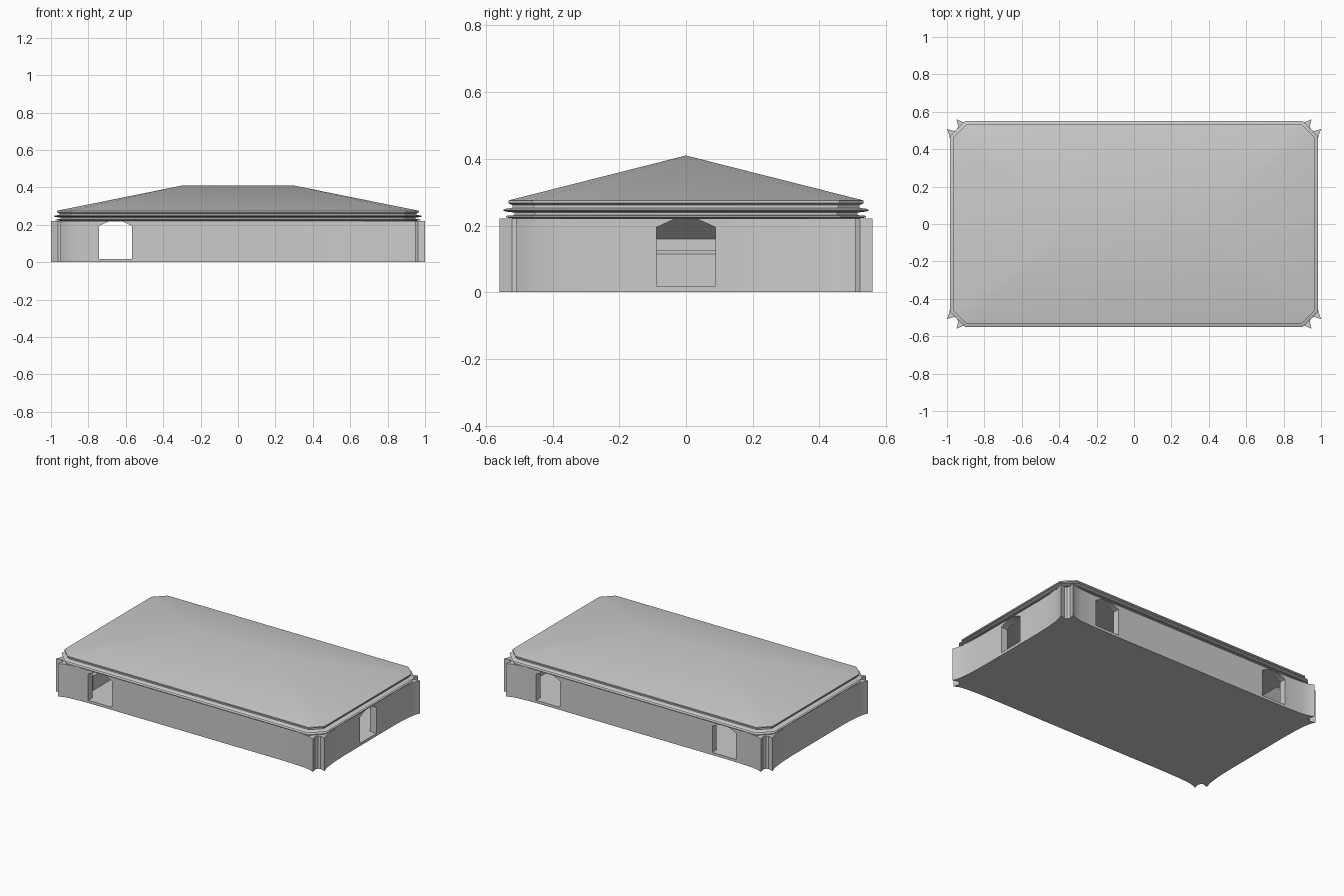
import bpy, bmesh
from mathutils import Vector

if "Cube" in bpy.data.objects:
    bpy.data.objects.remove(bpy.data.objects["Cube"])


def make_object(name, bm):
    bmesh.ops.recalc_face_normals(bm, faces=bm.faces)
    me = bpy.data.meshes.new(name)
    bm.to_mesh(me)
    bm.free()
    ob = bpy.data.objects.new(name, me)
    bpy.context.collection.objects.link(ob)
    return ob


def prism(name, points, direction):
    """Closed profile of 3D points swept along a vector."""
    bm = bmesh.new()
    face = bm.faces.new([bm.verts.new(p) for p in points])
    ext = bmesh.ops.extrude_face_region(bm, geom=[face])
    moved = [g for g in ext["geom"] if isinstance(g, bmesh.types.BMVert)]
    bmesh.ops.translate(bm, verts=moved, vec=Vector(direction))
    return make_object(name, bm)


def four_way(quarter):
    """Mirror a +x +y quarter outline into a full loop."""
    back = quarter[::-1]
    return (quarter + [(-x, y) for x, y in back]
            + [(-x, -y) for x, y in quarter] + [(x, -y) for x, y in back])


def cut(target, cutter):
    mod = target.modifiers.new("cut", "BOOLEAN")
    mod.operation = "DIFFERENCE"
    mod.solver = "EXACT"
    mod.object = cutter
    bpy.context.view_layer.objects.active = target
    bpy.ops.object.modifier_apply(modifier=mod.name)
    bpy.data.objects.remove(cutter)


def smooth(ob):
    bpy.ops.object.select_all(action="DESELECT")
    ob.select_set(True)
    bpy.context.view_layer.objects.active = ob
    bpy.ops.object.shade_smooth_by_angle(angle=0.53)


# Walls: gently flared toward forked corner fins
WALL_TOP = 0.221
quarter = [(0.97, 0.25), (0.973, 0.36), (0.981, 0.44), (0.988, 0.475),
           (1.0, 0.508), (0.962, 0.497), (0.948, 0.503), (0.94, 0.522),
           (0.949, 0.56), (0.915, 0.545), (0.87, 0.537), (0.78, 0.532), (0.65, 0.53)]
walls = prism("walls_and_floor", [(x, y, 0) for x, y in four_way(quarter)], (0, 0, WALL_TOP))

# Hollow interior above a thin floor
room = four_way([(0.92, 0.42), (0.86, 0.485)])
cut(walls, prism("room_cutter", [(x, y, 0.018) for x, y in room], (0, 0, 0.3)))

# Doorways with chamfered heads: one front, two back, one right
head = [(-0.088, 0.018), (0.088, 0.018), (0.088, 0.195), (0.035, 0.219),
        (-0.035, 0.219), (-0.088, 0.195)]
for x, y in [(-0.655, -0.65), (-0.655, 0.4), (0.655, 0.4)]:
    cut(walls, prism("door_cutter", [(x + u, y, z) for u, z in head], (0, 0.25, 0)))
cut(walls, prism("door_cutter", [(0.85, u, z) for u, z in head], (0.25, 0, 0)))
smooth(walls)

# Cornice mouldings and hipped roof: stacked octagon rings, (inset, z)
rings = [(0.035, WALL_TOP), (0.01, 0.224), (0.01, 0.229), (0.035, 0.231),
         (0.035, 0.239), (0.008, 0.242), (0.0, 0.246), (0.008, 0.25),
         (0.03, 0.253), (0.03, 0.261), (0.017, 0.267), (0.017, 0.275)]
bm = bmesh.new()
loops = []
for d, z in rings:
    k = 0.41 * d
    pts = four_way([(0.985 - d, 0.468 - k), (0.903 - k, 0.55 - d)])
    loops.append([bm.verts.new((x, y, z)) for x, y in pts])
for low, high in zip(loops, loops[1:]):
    for i in range(8):
        j = (i + 1) % 8
        bm.faces.new((low[i], low[j], high[j], high[i]))
bm.faces.new(loops[0])
# Roof slopes up to the ridge
top = loops[-1]
ridge_r = bm.verts.new((0.3, 0, 0.41))
ridge_l = bm.verts.new((-0.3, 0, 0.41))
for i in range(8):
    a, b = top[i], top[(i + 1) % 8]
    if a.co.x * b.co.x < 0:
        bm.faces.new((a, b, ridge_l if b.co.x < 0 else ridge_r,
                      ridge_r if b.co.x < 0 else ridge_l))
    else:
        bm.faces.new((a, b, ridge_r if a.co.x > 0 else ridge_l))
smooth(make_object("roof_and_cornice", bm))

# Stepped counter at the inner left end, seen through the right doorway
section = [(-0.93, 0.017), (-0.8, 0.017), (-0.8, 0.115), (-0.82, 0.127),
           (-0.86, 0.127), (-0.86, 0.16), (-0.79, 0.219), (-0.93, 0.219)]
prism("inner_counter", [(x, -0.4, z) for x, z in section], (0, 0.8, 0))
